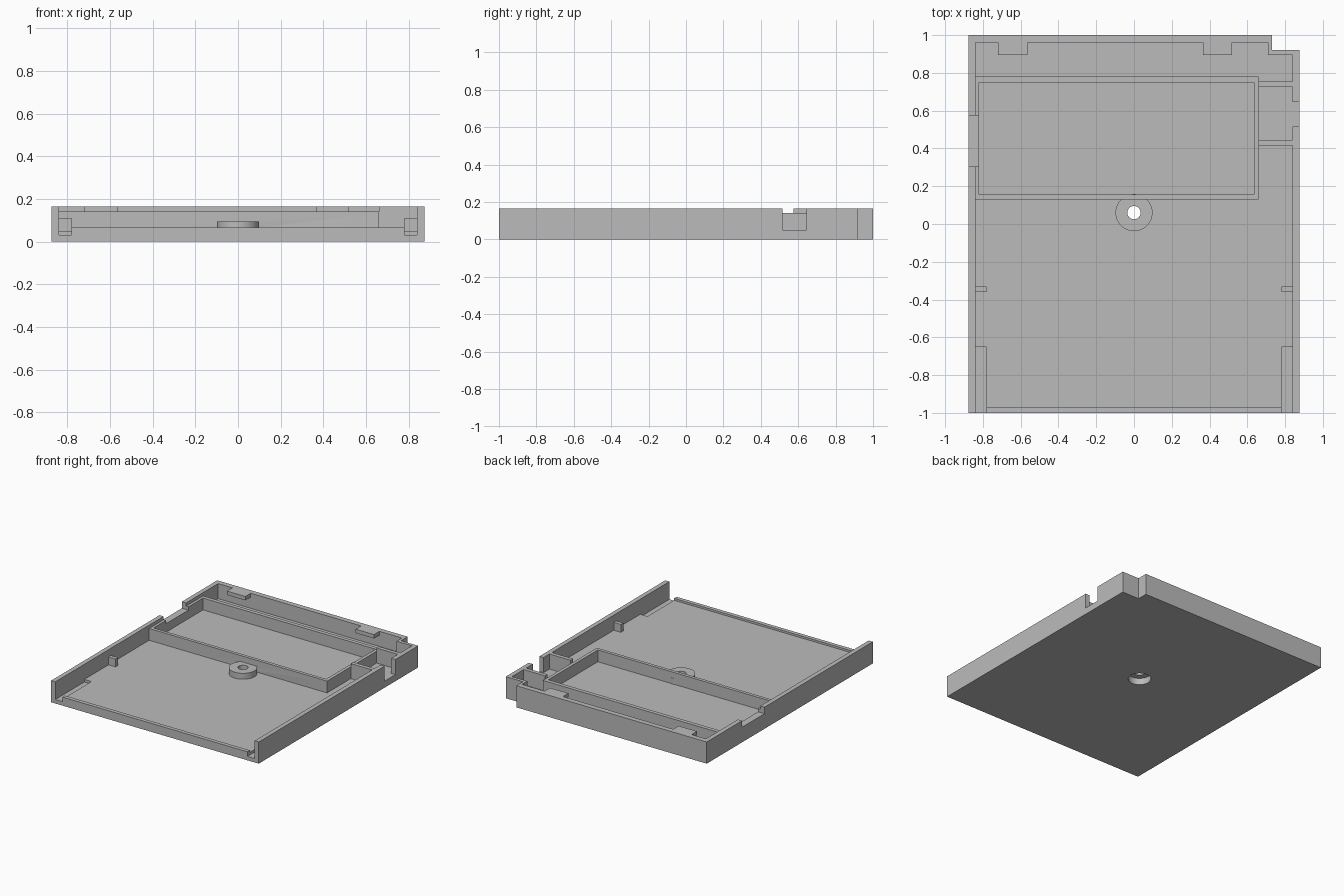
import bpy, bmesh, math

if "Cube" in bpy.data.objects:
    bpy.data.objects.remove(bpy.data.objects["Cube"], do_unlink=True)

grey = bpy.data.materials.new("plain_grey")
grey.use_nodes = True
grey.diffuse_color = (0.5, 0.5, 0.5, 1)
grey.node_tree.nodes["Principled BSDF"].inputs["Base Color"].default_value = grey.diffuse_color


def prism(name, outline, z0, z1):
    """Upright solid from an outline in the ground plane."""
    bm = bmesh.new()
    face = bm.faces.new([bm.verts.new((x, y, z0)) for x, y in outline])
    top = bmesh.ops.extrude_face_region(bm, geom=[face])["geom"]
    verts = [v for v in top if isinstance(v, bmesh.types.BMVert)]
    bmesh.ops.translate(bm, verts=verts, vec=(0, 0, z1 - z0))
    bmesh.ops.recalc_face_normals(bm, faces=bm.faces)
    mesh = bpy.data.meshes.new(name)
    bm.to_mesh(mesh)
    bm.free()
    mesh.materials.append(grey)
    obj = bpy.data.objects.new(name, mesh)
    bpy.context.collection.objects.link(obj)
    return obj


def rect(x0, x1, y0, y1):
    return [(x0, y0), (x1, y0), (x1, y1), (x0, y1)]


def circle(y, r, n=48):
    return [(r * math.cos(2 * math.pi * i / n), y + r * math.sin(2 * math.pi * i / n))
            for i in range(n)]


def cut(target, outline, z0, z1):
    """Remove a prism from the target."""
    cutter = prism("cutter", outline, z0, z1)
    cutter.hide_render = True
    mod = target.modifiers.new("cut", "BOOLEAN")
    mod.operation, mod.solver, mod.object = "DIFFERENCE", "EXACT", cutter
    bpy.context.view_layer.objects.active = target
    bpy.ops.object.modifier_apply(modifier=mod.name)
    bpy.data.objects.remove(cutter, do_unlink=True)


HEIGHT, FLOOR, RIM, OVER = 0.165, 0.05, 0.14, 0.3
WALL = 0.84       # inner face of the side walls
BOX = 0.66        # outer end of the inner compartment
HOLE_Y = 0.06

# Solid block with one stepped back corner
tray = prism("tray", [(-0.875, -1), (0.875, -1), (0.875, 0.92), (0.73, 0.92),
                      (0.73, 1), (-0.875, 1)], 0, HEIGHT)

# Front bay, wrapping around the end of the inner compartment
cut(tray, [(-WALL, -0.97), (WALL, -0.97), (WALL, 0.415), (BOX, 0.415),
           (BOX, 0.13), (-WALL, 0.13)], FLOOR, OVER)

# Open front edge above a low lip, with a slot at each side
cut(tray, rect(-WALL, WALL, -1.1, -0.96), 0.065, OVER)
for side in (-1, 1):
    a, b = sorted((side * 0.78, side * WALL))
    cut(tray, rect(a, b, -1.1, -0.65), 0.03, OVER)

# Back channel following the stepped corner
cut(tray, [(-WALL, 0.78), (BOX, 0.78), (BOX, 0.755), (WALL, 0.755),
           (WALL, 0.895), (0.71, 0.895), (0.71, 0.96), (-WALL, 0.96)], FLOOR, OVER)

# Inner compartment: lowered rim, then its well
cut(tray, rect(-WALL, BOX, 0.13, 0.78), RIM, OVER)
cut(tray, rect(-0.82, 0.635, 0.155, 0.75), FLOOR, OVER)

# Small side compartment and the cable openings in both walls
cut(tray, rect(BOX, WALL, 0.445, 0.725), FLOOR, OVER)
cut(tray, rect(0.8, 1, 0.515, 0.645), FLOOR, OVER)
cut(tray, rect(-1, -0.81, 0.305, 0.575), 0.115, OVER)

# Screw recess underneath
cut(tray, circle(HOLE_Y, 0.08), -0.1, FLOOR)

# Screw boss with a through hole
boss = prism("screw_boss", circle(HOLE_Y, 0.098), FLOOR, 0.095)
cut(boss, circle(HOLE_Y, 0.035), -0.1, OVER)

# Retaining tabs under the top of the back wall
for name, x0, x1 in (("left_back_tab", 0.365, 0.52), ("right_back_tab", -0.72, -0.565)):
    prism(name, rect(x0, x1, 0.895, 0.96), 0.135, HEIGHT)

# Pegs on the side walls
for name, side in (("left_peg", 1), ("right_peg", -1)):
    a, b = sorted((side * 0.78, side * WALL))
    prism(name, rect(a, b, -0.36, -0.33), FLOOR, 0.11)

# Round surfaces smooth, corners sharp
for obj in (tray, boss):
    bpy.ops.object.select_all(action="DESELECT")
    obj.select_set(True)
    bpy.context.view_layer.objects.active = obj
    bpy.ops.object.shade_smooth_by_angle(angle=math.radians(30))
